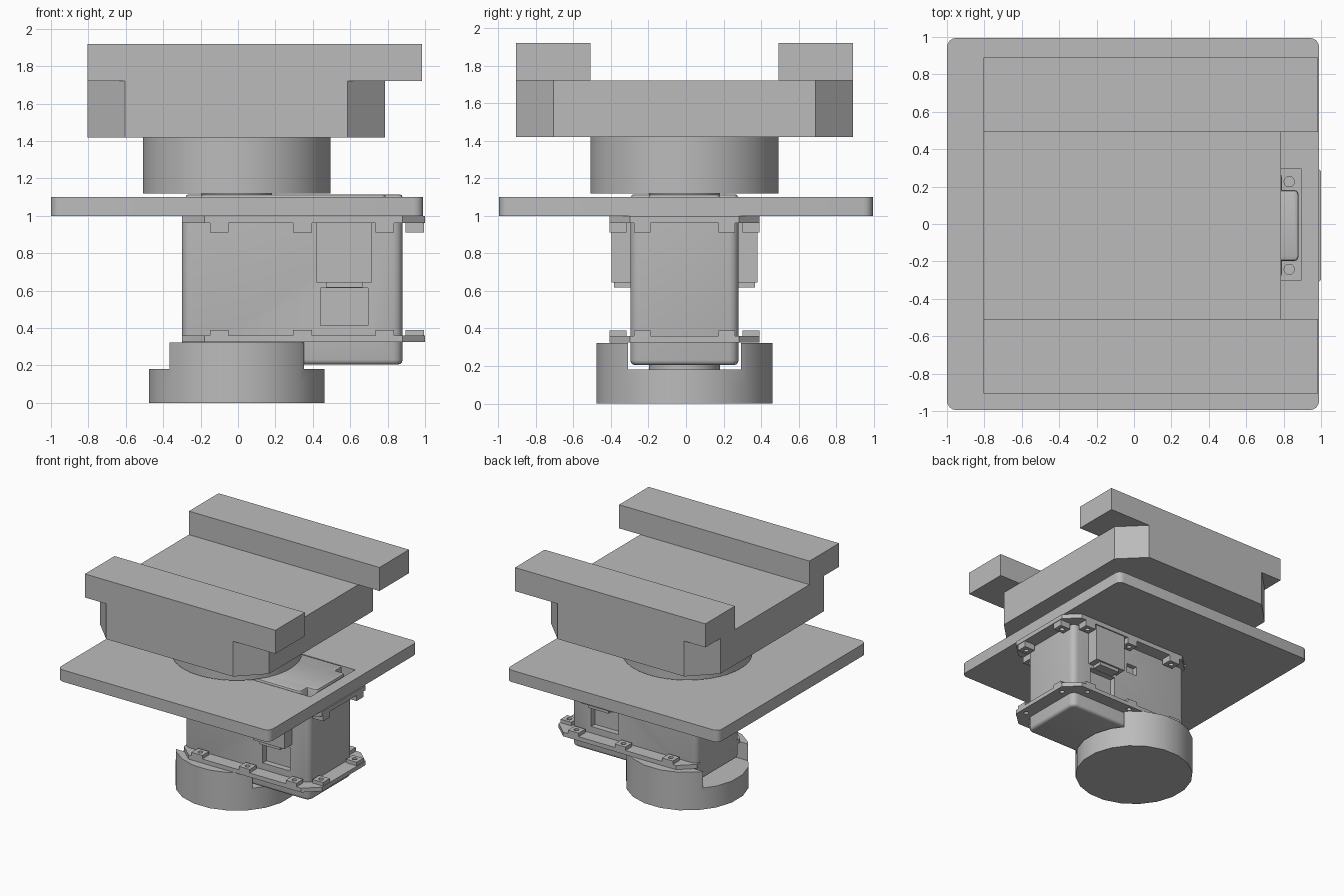
import bpy, bmesh, math
from mathutils import Vector

old = bpy.data.objects.get("Cube")
if old:
    bpy.data.objects.remove(old)

CX, CY = -0.007, -0.008   # shared axis of the turning parts

grey = bpy.data.materials.new("plain_grey")
grey.use_nodes = True
colour = (0.5, 0.5, 0.5, 1)
grey.diffuse_color = colour
grey.node_tree.nodes["Principled BSDF"].inputs["Base Color"].default_value = colour


def prism(name, points, z0, z1):
    """Extrude a flat outline from z0 to z1."""
    bm = bmesh.new()
    face = bm.faces.new([bm.verts.new((x, y, z0)) for x, y in points])
    top = bmesh.ops.extrude_face_region(bm, geom=[face])["geom"]
    for v in top:
        if isinstance(v, bmesh.types.BMVert):
            v.co.z = z1
    bmesh.ops.recalc_face_normals(bm, faces=bm.faces)
    mesh = bpy.data.meshes.new(name)
    bm.to_mesh(mesh)
    bm.free()
    mesh.materials.append(grey)
    obj = bpy.data.objects.new(name, mesh)
    bpy.context.collection.objects.link(obj)
    return obj


def box(name, x0, x1, y0, y1, z0, z1):
    return prism(name, [(x0, y0), (x1, y0), (x1, y1), (x0, y1)], z0, z1)


def cylinder(name, radius, z0, z1, sides=48, x=CX, y=CY):
    ring = [math.tau * (i + 0.5) / sides for i in range(sides)]
    return prism(name, [(x + radius * math.cos(a), y + radius * math.sin(a))
                        for a in ring], z0, z1)


def chamfered(name, x0, x1, half, cx, cy, z0, z1):
    """Rectangle with cut corners, centred on CY."""
    side = [(x0, half - cy), (x0 + cx, half), (x1 - cx, half), (x1, half - cy)]
    return prism(name, [(x, CY + y) for x, y in side] +
                 [(x, CY - y) for x, y in reversed(side)], z0, z1)


def round_edges(obj, width, test, segments=4):
    """Bevel the edges whose two end points pass the test."""
    bm = bmesh.new()
    bm.from_mesh(obj.data)
    edges = [e for e in bm.edges if test(e.verts[0].co, e.verts[1].co)]
    bmesh.ops.bevel(bm, geom=edges, offset=width, segments=segments,
                    profile=0.5, affect='EDGES')
    bm.to_mesh(obj.data)
    bm.free()


def upright(a, b):
    return abs(a.z - b.z) > 1e-4


def at_height(z):
    return lambda a, b: abs(a.z - z) < 1e-4 and abs(b.z - z) < 1e-4


def cut(obj, cutters):
    """Subtract the cutters, bake the result and remove them."""
    for c in cutters:
        c.hide_render = True
        m = obj.modifiers.new("cut", 'BOOLEAN')
        m.operation, m.solver, m.object = 'DIFFERENCE', 'EXACT', c
    graph = bpy.context.evaluated_depsgraph_get()
    graph.update()
    mesh = bpy.data.meshes.new_from_object(obj.evaluated_get(graph))
    obj.modifiers.clear()
    obj.data = mesh
    for c in cutters:
        bpy.data.objects.remove(c)


def smooth(obj):
    bpy.ops.object.select_all(action='DESELECT')
    obj.select_set(True)
    bpy.context.view_layer.objects.active = obj
    bpy.ops.object.shade_smooth_by_angle(angle=math.radians(35))


# Slotted top carriage with two rails
chamfered("carriage_block", -0.805, 0.785, 0.897, 0.2, 0.2, 1.42, 1.72)
for name, s in (("left_rail", 1), ("right_rail", -1)):
    ys = sorted((CY + s * 0.5, CY + s * 0.897))
    box(name, -0.805, 0.985, *ys, 1.72, 1.92)

# Turntable under the carriage, joined to the motor by a short neck
smooth(cylinder("turntable", 0.503, 1.12, 1.42))
smooth(cylinder("turntable_neck", 0.19, 1.05, 1.14, 32))

# Mounting plate with a window for the motor
plate = box("mounting_plate", -1.0, 0.99, -0.995, 0.995, 1.0, 1.1)
round_edges(plate, 0.05, upright)
cut(plate, [box("plate_window", -0.31, 0.892, -0.303, 0.298, 0.9, 1.2)])
smooth(plate)

# Motor body with rounded uprights and a soft lower cap
body = box("motor_body", -0.3, 0.88, -0.297, 0.28, 0.205, 1.0)
round_edges(body, 0.05, upright)
round_edges(body, 0.025, at_height(0.205), 3)
cutters = []
for s in (1, -1):
    face_y = CY + s * 0.289
    cutters.append(box("socket_cut", 0.44, 0.695, *sorted((face_y - s * 0.05, face_y + s * 0.1)),
                       0.415, 0.615))
cutters.append(box("port_cut", 0.21, 0.31, 0.24, 0.4, 0.72, 0.8))
cut(body, cutters)
smooth(body)

# Top cap of the motor, stepped in at the corners for the screws
for name, x0, x1, half in (("motor_cap_wide", -0.2, 0.79, 0.285),
                           ("motor_cap_long", -0.28, 0.88, 0.19)):
    cap = box(name, x0, x1, CY - half, CY + half, 0.98, 1.115)
    round_edges(cap, 0.025, upright, 3)
    round_edges(cap, 0.015, at_height(1.115), 2)
    smooth(cap)
for s in (1, -1):
    for x in (-0.24, 0.83):
        cylinder("cap_screw", 0.03, 0.99, 1.02, 16, x, CY + s * 0.235)

# Upper and lower flanges with drilled tabs along three sides
tabs = [(x, CY + s * 0.355) for x in (-0.1, 0.345, 0.785) for s in (1, -1)]
tabs += [(0.945, CY + s * 0.225) for s in (1, -1)]
for name, z0, z1, t0, t1 in (("lower_flange", 0.325, 0.36, 0.355, 0.39),
                             ("upper_flange", 0.962, 1.0, 0.91, 0.965)):
    flange = chamfered(name, -0.3, 1.0, 0.4, 0.12, 0.11, z0, z1)
    cut(flange, [cylinder("hole_cut", 0.02, z0 - 0.1, z1 + 0.1, 12, x, y) for x, y in tabs])
    for x, y in tabs:
        tab = box(name + "_tab", x - 0.05, x + 0.05, y - 0.045, y + 0.045, t0, t1)
        cut(tab, [cylinder("hole_cut", 0.02, t0 - 0.1, t1 + 0.1, 12, x, y)])

# Cable connectors on both sides of the motor
for side, s in (("left", 1), ("right", -1)):
    inner, outer = CY + s * 0.25, CY + s * 0.39
    box(side + "_connector", 0.42, 0.715, *sorted((inner, outer)), 0.645, 0.97)
    box(side + "_connector_lip", 0.47, 0.665, *sorted((inner, outer - s * 0.015)), 0.617, 0.66)

# Round base: a disc with a cradle slot for the motor, and the lower pivot
base = cylinder("round_base", 0.475, 0.1, 0.323, 20)
cut(base, [box("slot_cut", -1, 1, CY - 0.302, CY + 0.302, 0.182, 0.6)])
smooth(base)
smooth(cylinder("base_foot", 0.475, 0.0, 0.1, 20))
smooth(cylinder("lower_pivot", 0.19, 0.17, 0.22, 32))
